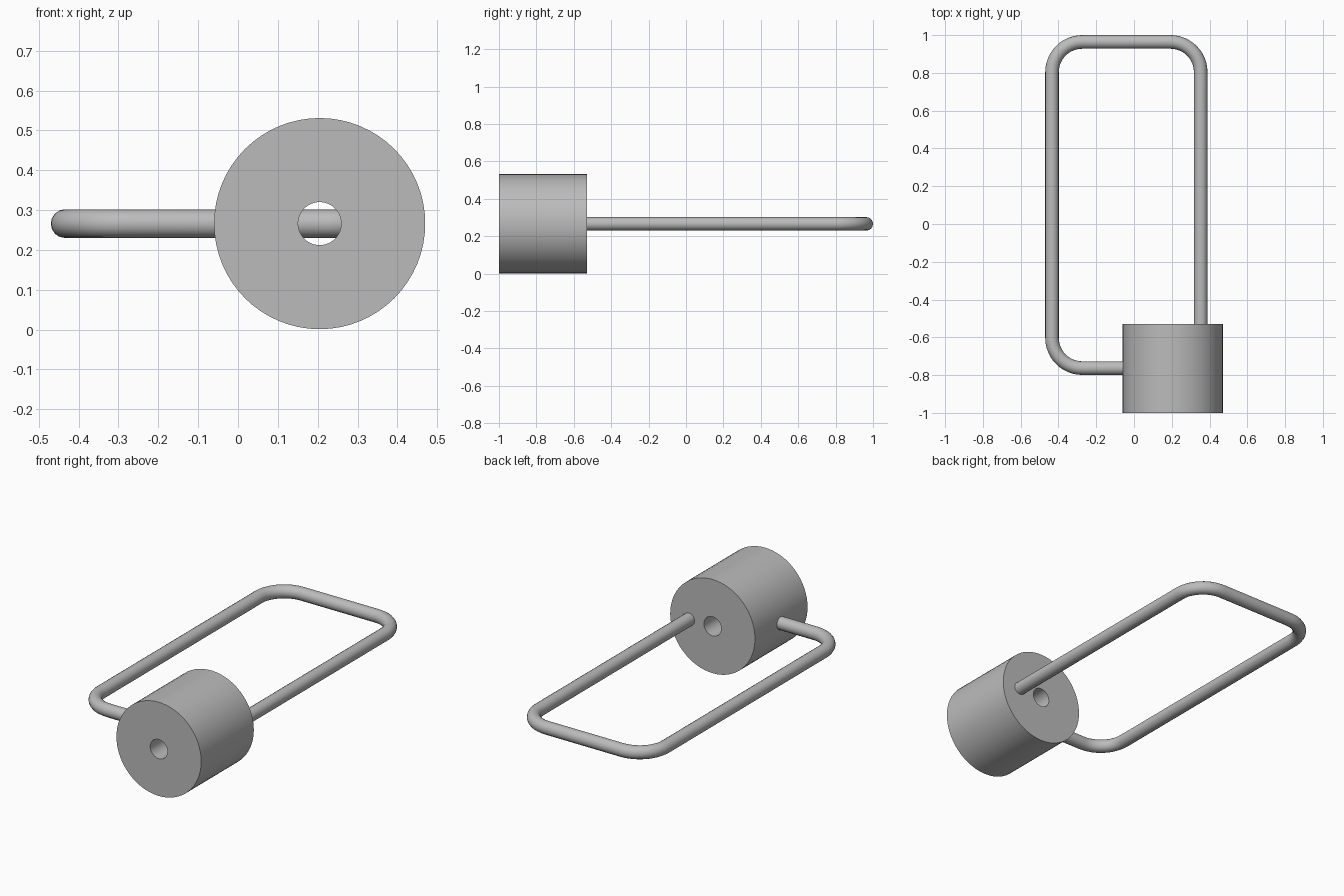
import bpy, bmesh, math

if "Cube" in bpy.data.objects:
    bpy.data.objects.remove(bpy.data.objects["Cube"])

grey = bpy.data.materials.new("plain grey")
grey.diffuse_color = (0.5, 0.5, 0.5, 1)
grey.use_nodes = True
grey.node_tree.nodes["Principled BSDF"].inputs["Base Color"].default_value = grey.diffuse_color

CX, CZ = 0.205, 0.266      # body axis
ROD_R = 0.036


def finish(obj):
    obj.data.materials.clear()
    obj.data.materials.append(grey)
    bpy.ops.object.select_all(action='DESELECT')
    bpy.context.view_layer.objects.active = obj
    obj.select_set(True)
    bpy.ops.object.shade_smooth_by_angle(angle=math.radians(35))


# lock body: a rectangle lathed around the y axis, leaving the through hole
def lathe_body(name, profile, n=64):
    bm = bmesh.new()
    rings = []
    for r, y in profile:
        rings.append([bm.verts.new((CX + r * math.cos(2 * math.pi * i / n), y,
                                    CZ + r * math.sin(2 * math.pi * i / n)))
                      for i in range(n)])
    for k, a in enumerate(rings):
        b = rings[(k + 1) % len(rings)]
        for i in range(n):
            j = (i + 1) % n
            bm.faces.new((a[i], a[j], b[j], b[i]))
    bmesh.ops.recalc_face_normals(bm, faces=bm.faces)
    me = bpy.data.meshes.new(name)
    bm.to_mesh(me)
    bm.free()
    obj = bpy.data.objects.new(name, me)
    bpy.context.collection.objects.link(obj)
    finish(obj)


lathe_body("lock_body", [(0.054, -1), (0.265, -1), (0.265, -0.53), (0.054, -0.53)])

# shackle: round rod along a path with three rounded corners
LEFT, RIGHT, TOP, LOW, BEND = -0.434, 0.353, 0.964, -0.763, 0.16


def corner(cx, cy, start, steps=12):
    return [(cx + BEND * math.cos(a), cy + BEND * math.sin(a), CZ)
            for a in (start + math.pi / 2 * i / steps for i in range(steps + 1))]


path = [(RIGHT, -0.55, CZ)]
path += corner(RIGHT - BEND, TOP - BEND, 0)
path += corner(LEFT + BEND, TOP - BEND, math.pi / 2)
path += corner(LEFT + BEND, LOW + BEND, math.pi)
path += [(-0.04, LOW, CZ)]

curve = bpy.data.curves.new("shackle", 'CURVE')
curve.dimensions = '3D'
curve.bevel_depth = ROD_R
curve.bevel_resolution = 6
curve.use_fill_caps = True
spline = curve.splines.new('POLY')
spline.points.add(len(path) - 1)
for p, co in zip(spline.points, path):
    p.co = (*co, 1)
shackle = bpy.data.objects.new("shackle", curve)
bpy.context.collection.objects.link(shackle)
bpy.context.view_layer.objects.active = shackle
shackle.select_set(True)
bpy.ops.object.select_all(action='DESELECT')
shackle.select_set(True)
bpy.ops.object.convert(target='MESH')
finish(bpy.context.view_layer.objects.active)
